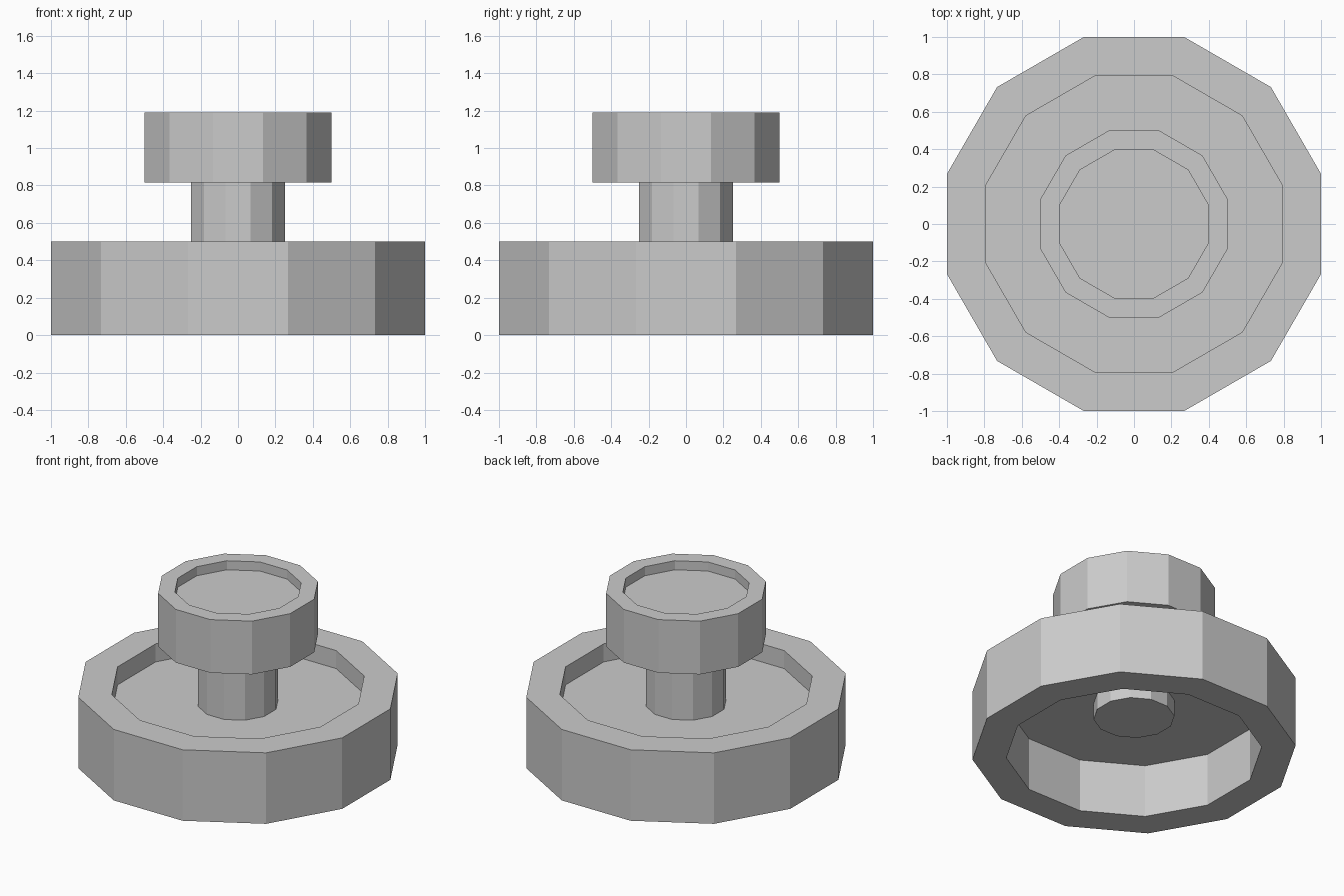
import bpy, bmesh
from math import cos, sin, pi

if "Cube" in bpy.data.objects:
    bpy.data.objects.remove(bpy.data.objects["Cube"])

SIDES = 12


def ring_loop(bm, apothem, z):
    # 12-gon with flats facing the axes
    r = apothem / cos(pi / SIDES)
    return [bm.verts.new((r * cos((i + 0.5) * 2 * pi / SIDES),
                          r * sin((i + 0.5) * 2 * pi / SIDES), z))
            for i in range(SIDES)]


def bridge(bm, a, b):
    for i in range(SIDES):
        j = (i + 1) % SIDES
        bm.faces.new((a[i], a[j], b[j], b[i]))


def finish(bm, name):
    mesh = bpy.data.meshes.new(name)
    bm.to_mesh(mesh)
    bm.free()
    obj = bpy.data.objects.new(name, mesh)
    bpy.context.collection.objects.link(obj)
    return obj


def rim(name, outer, inner, z0, z1):
    # square-section hoop
    bm = bmesh.new()
    section = [(outer, z0), (outer, z1), (inner, z1), (inner, z0)]
    loops = [ring_loop(bm, a, z) for a, z in section]
    for k in range(4):
        bridge(bm, loops[k], loops[(k + 1) % 4])
    return finish(bm, name)


def disc(name, apothem, z):
    # thin web closing the hoop
    bm = bmesh.new()
    bm.faces.new(ring_loop(bm, apothem, z))
    return finish(bm, name)


def post(name, apothem, z0, z1):
    bm = bmesh.new()
    low, high = ring_loop(bm, apothem, z0), ring_loop(bm, apothem, z1)
    bridge(bm, low, high)
    bm.faces.new(low[::-1])
    bm.faces.new(high)
    return finish(bm, name)


# Wide base wheel
rim("base_rim", 1.0, 0.79, 0.0, 0.5)
disc("base_web", 0.79, 0.373)

# Stem, poking through the base web
post("stem", 0.25, 0.257, 1.11)

# Small upper wheel
rim("top_rim", 0.5, 0.395, 0.815, 1.19)
disc("top_web", 0.395, 1.126)
